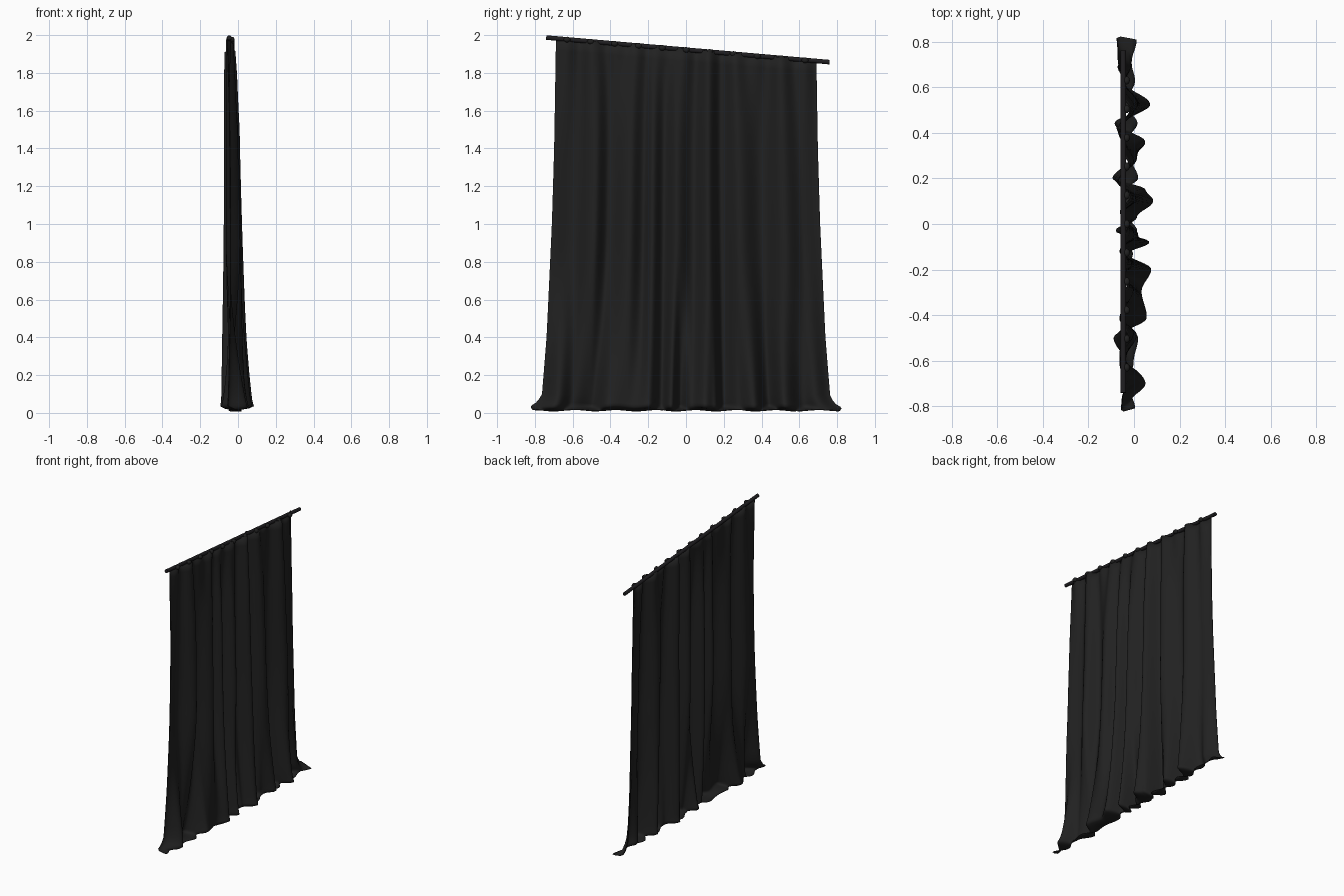
import bpy, math
from mathutils import Vector

if "Cube" in bpy.data.objects:
    bpy.data.objects.remove(bpy.data.objects["Cube"])


def material(name, rgb):
    m = bpy.data.materials.new(name)
    m.diffuse_color = (*rgb, 1)
    m.use_nodes = True
    m.node_tree.nodes["Principled BSDF"].inputs["Base Color"].default_value = m.diffuse_color
    return m


CLOTH = material("black cloth", (0.015, 0.015, 0.015))
ROD = material("black rod", (0.014, 0.013, 0.015))

ROD_X = -0.047


def rod_z(y):
    return 1.987 - (y + 0.74) * 0.0867


def interp(pts, t, smooth=False):
    if t <= pts[0][0]:
        return pts[0][1]
    for (a, p), (b, q) in zip(pts, pts[1:]):
        if t <= b:
            f = (t - a) / (b - a)
            if smooth:
                f = 0.5 - 0.5 * math.cos(math.pi * f)
            return p + (q - p) * f
    return pts[-1][1]


# fold lines at the hem and at mid height: (y, depth of fold from -1 to 1)
HEM = [(-0.77, -0.5), (-0.68, 0.75), (-0.6, -0.3), (-0.5, -0.9), (-0.41, 0.8),
       (-0.3, 0.5), (-0.2, 1.0), (-0.13, -0.2), (-0.08, 0.9), (-0.03, -0.8),
       (0.03, 0.3), (0.1, 1.1), (0.15, 0.7), (0.2, -0.9), (0.28, -0.1), (0.36, 0.7),
       (0.44, -0.8), (0.52, 0.95), (0.62, -0.5), (0.69, 0.0), (0.77, -0.7)]
MID = [(-0.72, -0.2), (-0.61, -0.6), (-0.49, 0.6), (-0.42, -0.6), (-0.3, 0.6),
       (-0.23, -0.4), (-0.18, 0.5), (-0.12, -0.6), (-0.05, 0.7), (0.04, -0.5),
       (0.12, 0.8), (0.19, -0.8), (0.29, 0.6), (0.41, -0.7), (0.53, 0.65),
       (0.63, -0.4), (0.72, -0.7)]
# by height: half width, centre depth, fold size
HALF = [(0.0, 0.775), (0.1, 0.762), (0.4, 0.738), (1.0, 0.71), (1.4, 0.698), (2.0, 0.688)]
CENTRE = [(0.0, -0.012), (0.4, -0.02), (1.0, -0.027), (1.5, -0.032), (2.0, -0.044)]
SIZE = [(0.0, 0.085), (0.4, 0.073), (1.0, 0.058), (1.5, 0.046), (1.8, 0.03), (2.0, 0.01)]
# rows: height as a share of the drop, how far the hem flares, fold scale at the floor
ROWS = [(1 - i / 28 * 0.95, 0, 1) for i in range(29)]
ROWS += [(0.035, 0.01, 1.0), (0.024, 0.025, 1.03), (0.017, 0.045, 1.06),
         (0.012, 0.05, 0.8), (0.009, 0.045, 0.4), (0.006, 0.04, 0.0),
         (0.005, 0.035, -0.4)]
COLS = 220
PLEATS = 11

# curtain sheet, pleated at the rod and puddled on the floor
verts, faces = [], []
for t, flare, scale in ROWS:
    for c in range(COLS + 1):
        u = c / COLS * 2 - 1
        z = t * (rod_z(u * 0.69) + 0.004)
        half = interp(HALF, z)
        low = max(0, 1 - z / 0.9) ** 1.3
        fold = interp(HEM, u * 0.77, True) * low + interp(MID, u * 0.72, True) * (1 - low)
        pleat = math.cos(u * math.pi * PLEATS)
        top = max(0, (t - 0.6) / 0.4) ** 2
        x = interp(CENTRE, z) + interp(SIZE, z) * fold * scale
        x += 0.012 * pleat * top
        y = u * half + math.copysign(flare, u) * abs(u) ** 8
        if t < 0.05:
            z += 0.007 * (0.5 + 0.5 * math.sin(u * 23))
        verts.append((x, y, z))
W = COLS + 1
for r in range(len(ROWS) - 1):
    for c in range(COLS):
        a = r * W + c
        faces.append((a, a + W, a + W + 1, a + 1))
me = bpy.data.meshes.new("curtain")
me.from_pydata(verts, [], faces)
me.materials.append(CLOTH)
me.polygons.foreach_set("use_smooth", [True] * len(me.polygons))
curtain = bpy.data.objects.new("curtain", me)
bpy.context.collection.objects.link(curtain)
sol = curtain.modifiers.new("thickness", "SOLIDIFY")
sol.thickness = 0.004
sol.offset = 0

# sloping rod
a = Vector((ROD_X, -0.74, rod_z(-0.74)))
b = Vector((ROD_X, 0.76, rod_z(0.76)))
rot = (b - a).to_track_quat("Z", "Y").to_euler()
bpy.ops.mesh.primitive_cylinder_add(vertices=16, radius=0.012, depth=(b - a).length,
                                    location=(a + b) / 2, rotation=rot)
rod = bpy.context.object
rod.name = "rod"
rod.data.materials.append(ROD)
bpy.ops.object.shade_smooth_by_angle()

# cloth loops gathered around the rod
for i in range(PLEATS):
    y = -0.63 + i * 1.26 / (PLEATS - 1)
    bpy.ops.mesh.primitive_uv_sphere_add(segments=14, ring_count=8, radius=1,
                                         location=(ROD_X + 0.014, y, rod_z(y) - 0.001),
                                         rotation=rot)
    loop = bpy.context.object
    loop.name = f"loop_{i + 1}"
    # local z runs along the rod
    loop.scale = (0.015, 0.015, 0.018)
    loop.data.materials.append(CLOTH)
    bpy.ops.object.shade_smooth()
